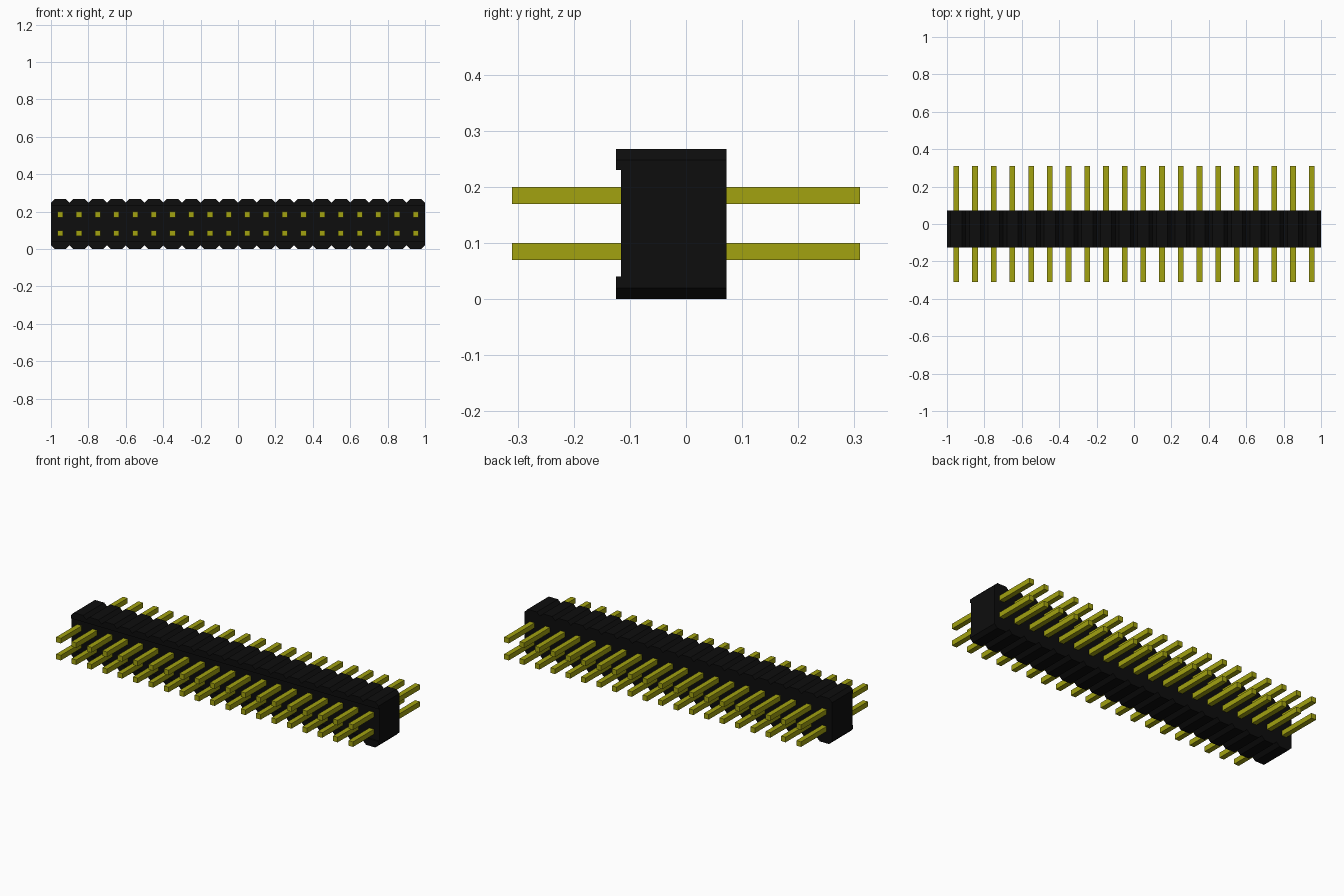
import bpy
import bmesh
from mathutils import Vector

if "Cube" in bpy.data.objects:
    bpy.data.objects.remove(bpy.data.objects["Cube"], do_unlink=True)

COUNT = 20
PITCH = 0.1
HEIGHT = 0.268
CHAMFER = 0.02
FRONT, BACK, LIP = -0.116, 0.072, 0.009
LIP_LOW, LIP_HIGH = 0.04, 0.23
PIN, PIN_REACH = 0.03, 0.31


def make_material(name, colour):
    mat = bpy.data.materials.new(name)
    mat.use_nodes = True
    mat.diffuse_color = colour
    bsdf = mat.node_tree.nodes["Principled BSDF"]
    bsdf.inputs["Base Color"].default_value = colour
    return mat


def finish(name, bm, mat):
    bmesh.ops.recalc_face_normals(bm, faces=bm.faces)
    mesh = bpy.data.meshes.new(name)
    bm.to_mesh(mesh)
    bm.free()
    mesh.materials.append(mat)
    obj = bpy.data.objects.new(name, mesh)
    bpy.context.collection.objects.link(obj)
    return obj


def extrude(bm, faces, depth, keep):
    result = bmesh.ops.extrude_face_region(bm, geom=faces, use_keep_orig=keep)
    verts = [g for g in result["geom"] if isinstance(g, bmesh.types.BMVert)]
    bmesh.ops.translate(bm, verts=verts, vec=(0, depth, 0))


black = make_material("black plastic", (0.004, 0.004, 0.004, 1))
gold = make_material("yellow metal", (0.36, 0.36, 0.005, 1))
start = -COUNT * PITCH / 2

# Housing segment: chamfered prism with raised lips along its front edges
bm = bmesh.new()
c = CHAMFER
outline = [(c, 0), (PITCH - c, 0), (PITCH, c), (PITCH, HEIGHT - c),
           (PITCH - c, HEIGHT), (c, HEIGHT), (0, HEIGHT - c), (0, c)]
bm.faces.new([bm.verts.new((start + x, FRONT, z)) for x, z in outline])
for z in (LIP_LOW, LIP_HIGH):
    bmesh.ops.bisect_plane(bm, geom=bm.verts[:] + bm.edges[:] + bm.faces[:],
                           plane_co=(0, 0, z), plane_no=(0, 0, 1))
front_faces = bm.faces[:]
extrude(bm, front_faces, BACK - FRONT, True)
lips = [f for f in front_faces
        if not LIP_LOW < f.calc_center_median().z < LIP_HIGH]
extrude(bm, lips, -LIP, False)
housing = finish("housing", bm, black)

# Repeat the segment along the strip
array = housing.modifiers.new("segments", "ARRAY")
array.count = COUNT
array.use_relative_offset = False
array.use_constant_offset = True
array.constant_offset_displace = (PITCH, 0, 0)

# Two rows of square pins running through the housing
for name, z in (("lower_pins", 0.085), ("upper_pins", 0.185)):
    bm = bmesh.new()
    for i in range(COUNT):
        pin = bmesh.ops.create_cube(bm, size=1)["verts"]
        bmesh.ops.scale(bm, verts=pin, vec=(PIN, 2 * PIN_REACH, PIN))
        bmesh.ops.translate(bm, verts=pin,
                            vec=Vector((start + (i + 0.5) * PITCH, 0, z)))
    finish(name, bm, gold)
